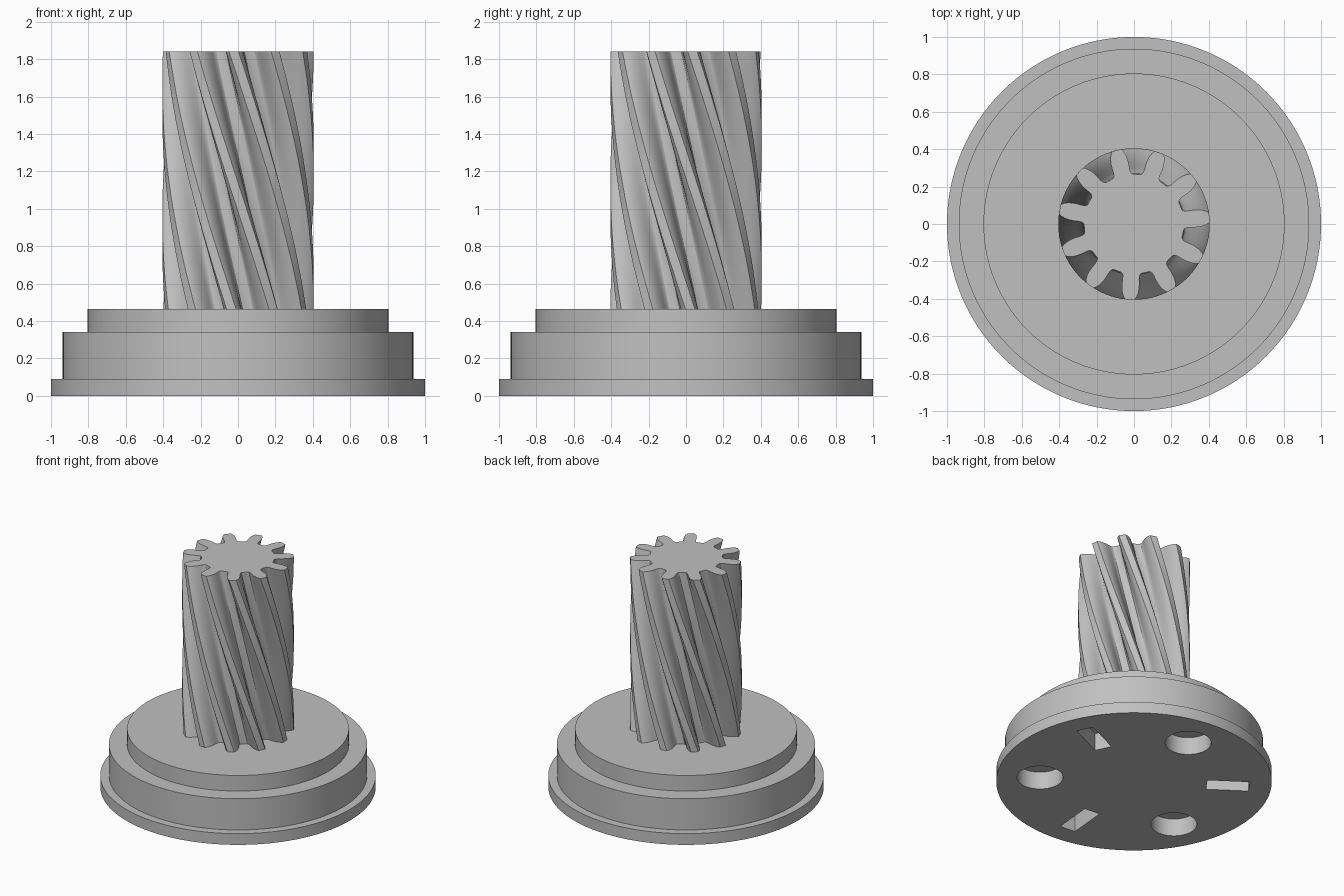
import bpy, bmesh, math
from math import cos, sin, radians, pi

cube = bpy.data.objects.get("Cube")
if cube:
    bpy.data.objects.remove(cube, do_unlink=True)

grey = bpy.data.materials.new("plain grey")
grey.use_nodes = True
GREY = (0.53, 0.53, 0.53, 1)
grey.diffuse_color = GREY
grey.node_tree.nodes["Principled BSDF"].inputs["Base Color"].default_value = GREY


def finish(name, bm):
    """Turn a bmesh into a named, coloured object."""
    bmesh.ops.recalc_face_normals(bm, faces=bm.faces)
    mesh = bpy.data.meshes.new(name)
    bm.to_mesh(mesh)
    bm.free()
    mesh.materials.append(grey)
    obj = bpy.data.objects.new(name, mesh)
    bpy.context.collection.objects.link(obj)
    return obj


def skin(bm, rings):
    """Join closed rings of points into a capped solid."""
    rows = [[bm.verts.new(p) for p in ring] for ring in rings]
    count = len(rows[0])
    for low, high in zip(rows, rows[1:]):
        for i in range(count):
            j = (i + 1) % count
            bm.faces.new((low[i], low[j], high[j], high[i]))
    bm.faces.new(rows[0][::-1])
    bm.faces.new(rows[-1])


def circle(radius, z, x=0, y=0, sides=128):
    return [(x + radius * cos(2 * pi * i / sides),
             y + radius * sin(2 * pi * i / sides), z) for i in range(sides)]


def smooth(obj):
    bpy.ops.object.select_all(action="DESELECT")
    obj.select_set(True)
    bpy.context.view_layer.objects.active = obj
    bpy.ops.object.shade_smooth_by_angle(angle=radians(30))


# Stepped round base
steps = [(1.0, 0), (1.0, 0.09), (0.937, 0.09), (0.937, 0.34),
         (0.805, 0.34), (0.805, 0.465)]
bm = bmesh.new()
skin(bm, [circle(r, z) for r, z in steps])
base = finish("stepped_base", bm)

# Round sockets and radial slots cut into the underside
DEPTH = 0.14
RING = 0.685
bm = bmesh.new()
for k in range(3):
    a = radians(-35 + 120 * k)
    skin(bm, [circle(0.167, z, RING * cos(a), RING * sin(a), 48)
              for z in (-0.1, DEPTH)])
    a = radians(25 + 120 * k)
    slot = [(RING + sx * 0.155, sy * 0.065)
            for sx, sy in ((-1, -1), (1, -1), (1, 1), (-1, 1))]
    skin(bm, [[(u * cos(a) - v * sin(a), u * sin(a) + v * cos(a), z)
               for u, v in slot] for z in (-0.1, DEPTH)])
cutter = finish("underside_cutter", bm)
cutter.hide_render = True

cut = base.modifiers.new("sockets", "BOOLEAN")
cut.operation = "DIFFERENCE"
cut.solver = "EXACT"
cut.object = cutter
bpy.ops.object.select_all(action="DESELECT")
base.select_set(True)
bpy.context.view_layer.objects.active = base
bpy.ops.object.modifier_apply(modifier=cut.name)
bpy.data.objects.remove(cutter, do_unlink=True)
smooth(base)

# Helical pinion: half a tooth as (radius, degrees from tooth centre)
TEETH = 11
PITCH = 360 / TEETH
half = [(0.405, 3.6), (0.39, 5.2), (0.37, 6.6), (0.345, 7.7), (0.32, 8.3),
        (0.295, 8.6), (0.28, 9.2), (0.271, 10.4), (0.267, 12.2)]
tooth = [(r, -d) for r, d in reversed(half)] + [(0.405, 0)] + half
outline = [(r, 5 + PITCH * k + d) for k in range(TEETH) for r, d in tooth]

BOTTOM, TOP, TWIST, LAYERS = 0.455, 1.84, 64, 40
rings = []
for i in range(LAYERS + 1):
    t = i / LAYERS
    z = BOTTOM + (TOP - BOTTOM) * t
    turn = TWIST * (1 - t)
    rings.append([(r * cos(radians(d + turn)), r * sin(radians(d + turn)), z)
                  for r, d in outline])
bm = bmesh.new()
skin(bm, rings)
smooth(finish("helical_pinion", bm))
